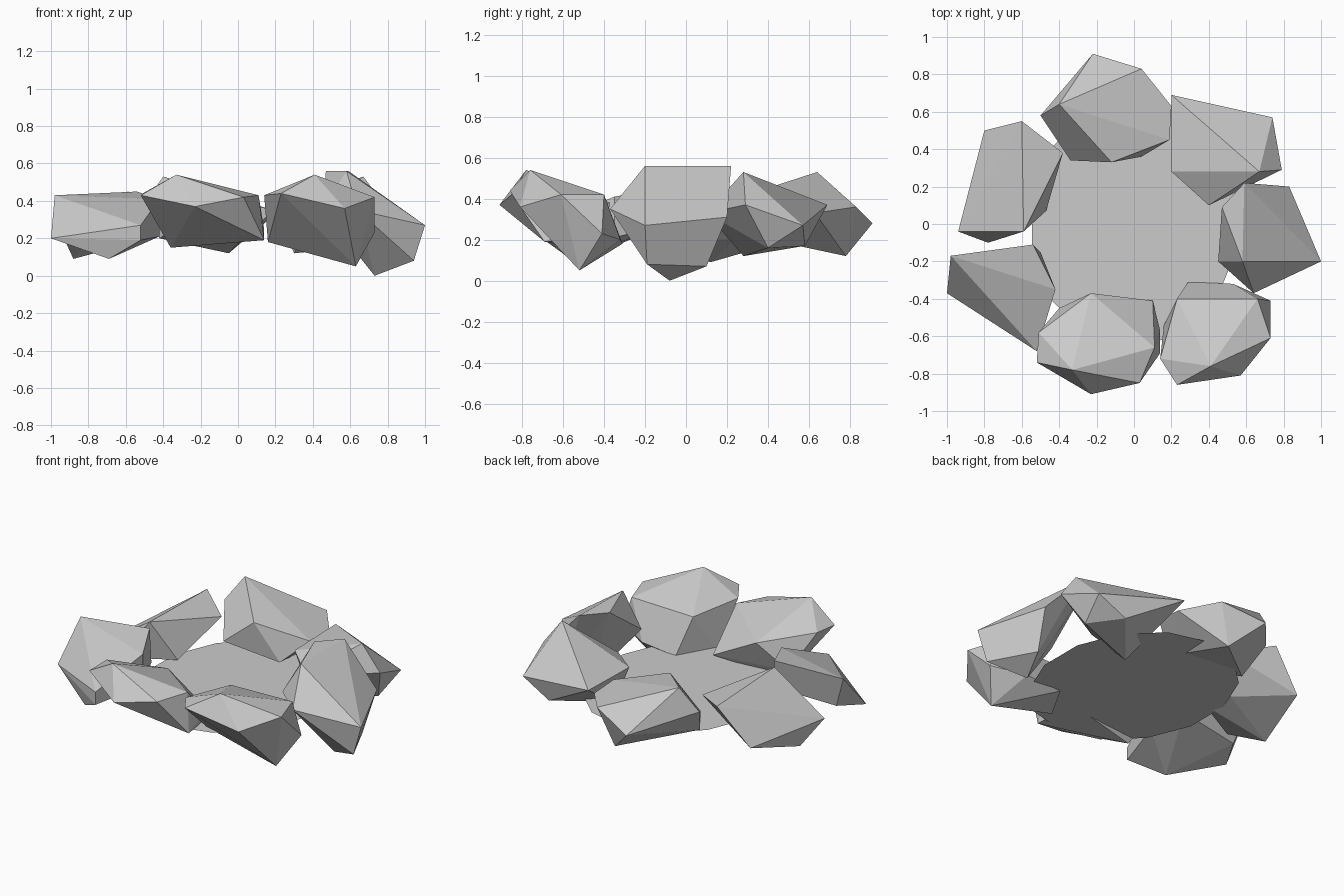
import bpy
import bmesh
import math

# Remove the default object
default_cube = bpy.data.objects.get("Cube")
if default_cube:
    bpy.data.objects.remove(default_cube, do_unlink=True)

# One stone grey material
stone_grey = bpy.data.materials.new("stone_grey")
stone_grey.use_nodes = True
colour = (0.6, 0.6, 0.6, 1)
stone_grey.diffuse_color = colour
stone_grey.node_tree.nodes["Principled BSDF"].inputs["Base Color"].default_value = colour


def add_object(name, bm):
    """Turn a bmesh into a flat shaded stone object."""
    mesh = bpy.data.meshes.new(name)
    bm.to_mesh(mesh)
    bm.free()
    mesh.materials.append(stone_grey)
    obj = bpy.data.objects.new(name, mesh)
    bpy.context.scene.collection.objects.link(obj)
    return obj


def rock(name, *corners):
    """Chipped boulder: convex hull of a few corners, in hundredths of a unit."""
    bm = bmesh.new()
    for corner in corners:
        bm.verts.new([value / 100 for value in corner])
    hull = bmesh.ops.convex_hull(bm, input=bm.verts[:])
    spare = [v for v in set(hull["geom_interior"] + hull["geom_unused"])
             if isinstance(v, bmesh.types.BMVert)]
    bmesh.ops.delete(bm, geom=spare, context="VERTS")
    # Merge nearly flat triangles into broad facets
    bmesh.ops.dissolve_limit(bm, angle_limit=math.radians(4),
                             verts=bm.verts[:], edges=bm.edges[:])
    bmesh.ops.recalc_face_normals(bm, faces=bm.faces[:])
    return add_object(name, bm)


# Flat floor inside the ring
floor = bmesh.new()
bmesh.ops.create_circle(floor, cap_ends=True, segments=14, radius=1)
bmesh.ops.scale(floor, vec=(0.56, 0.66, 1), verts=floor.verts[:])
bmesh.ops.translate(floor, vec=(0, 0, 0.185), verts=floor.verts[:])
add_object("ring_floor", floor)

# Boulders on the +x side
rock("east_rock",
     (58, -20, 56), (59, 22, 56), (83, 20, 31), (100, -20, 27),
     (94, -19, 8), (80, 10, 7), (73, -8, 0), (64, -37, 35),
     (45, -20, 35), (47, 9, 56))
rock("north_east_rock",
     (67, 28, 53), (20, 69, 37), (74, 57, 27), (79, 29, 37),
     (20, 28, 36), (40, 10, 33), (70, 40, 16), (30, 28, 12),
     (55, 58, 17))
rock("south_east_rock",
     (41, -76, 54), (14, -72, 43), (73, -61, 42), (66, -40, 42),
     (23, -40, 41), (23, -86, 44), (57, -81, 36), (63, -52, 5),
     (73, -41, 23), (16, -54, 18), (29, -31, 18), (53, -32, 20))

# Boulders at the front and back
rock("front_rock",
     (-33, -78, 54), (-52, -74, 43), (-23, -91, 37), (3, -85, 42),
     (11, -66, 43), (10, -41, 20), (-23, -37, 38), (-51, -58, 44),
     (14, -69, 19), (14, -57, 25), (-36, -48, 15), (-40, -45, 22))
rock("back_rock",
     (-40, 64, 53), (-22, 91, 28), (4, 83, 36), (20, 63, 33),
     (19, 45, 35), (-12, 33, 43), (-34, 34, 25), (-50, 58, 38),
     (-42, 46, 20), (-5, 78, 12), (4, 36, 21))

# Boulders on the -x side
rock("south_west_rock",
     (-98, -17, 43), (-54, -11, 45), (-42, -35, 41), (-100, -37, 20),
     (-52, -68, 19), (-52, -68, 27), (-69, -54, 9), (-42, -35, 21),
     (-91, -20, 23), (-50, -15, 26))
rock("north_west_rock",
     (-80, 50, 20), (-60, 55, 43), (-38, 38, 38), (-47, 7, 20),
     (-59, -4, 45), (-94, -4, 22), (-78, -10, 20), (-88, 12, 9),
     (-52, 24, 20))
